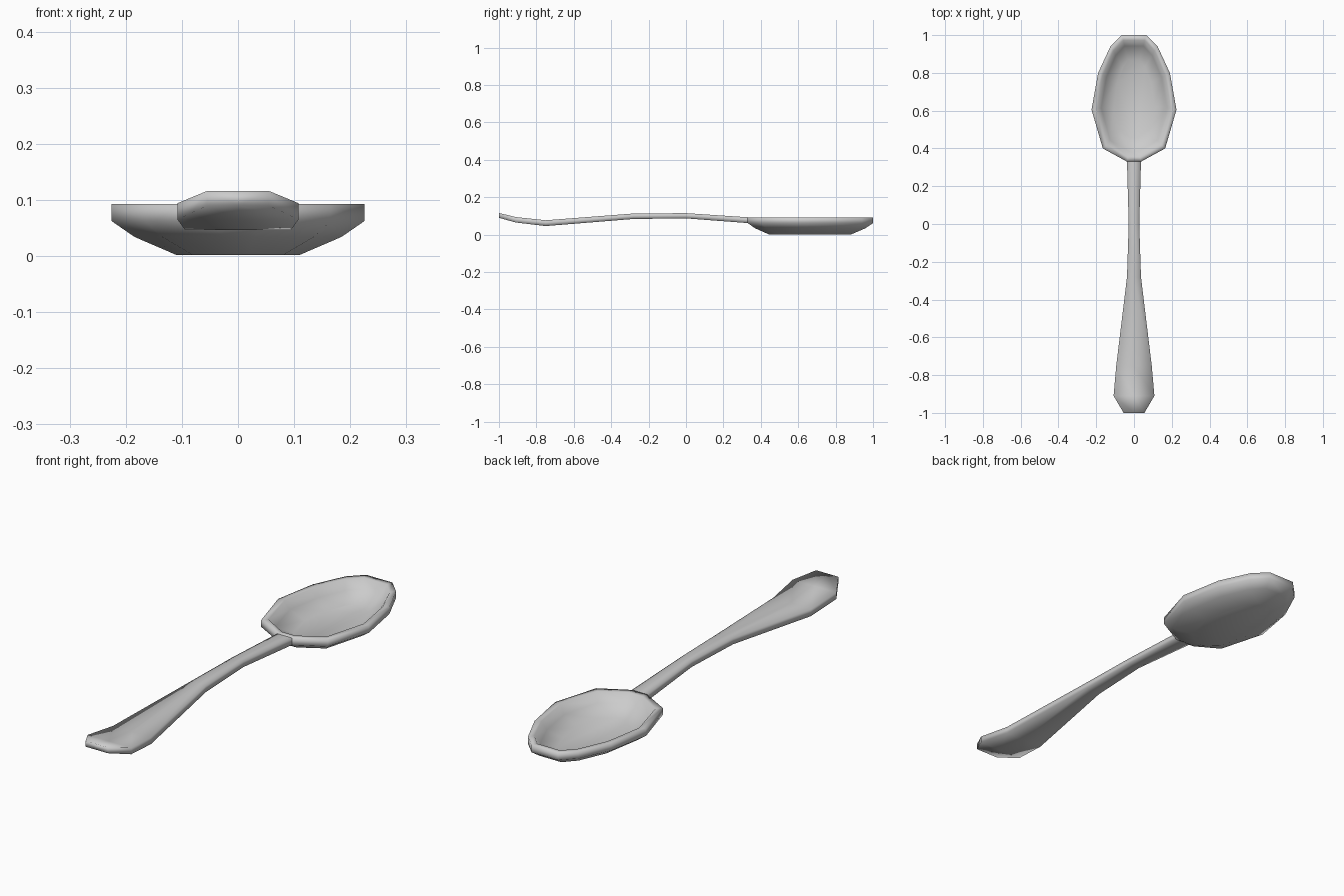
import bpy, bmesh

cube = bpy.data.objects.get("Cube")
if cube:
    bpy.data.objects.remove(cube)

steel = bpy.data.materials.new("brushed_grey")
steel.use_nodes = True
grey = (0.6, 0.6, 0.6, 1)
steel.diffuse_color = grey
steel.node_tree.nodes["Principled BSDF"].inputs["Base Color"].default_value = grey


def loft(name, rings, cap_start, cap_end):
    """Skin a list of closed rings that share one point count."""
    bm = bmesh.new()
    loops = [[bm.verts.new(p) for p in ring] for ring in rings]
    n = len(loops[0])
    for a, b in zip(loops, loops[1:]):
        for i in range(n):
            j = (i + 1) % n
            bm.faces.new((a[i], a[j], b[j], b[i]))
    if cap_start:
        bm.faces.new(loops[0])
    if cap_end:
        bm.faces.new(loops[-1])
    bmesh.ops.recalc_face_normals(bm, faces=bm.faces)
    mesh = bpy.data.meshes.new(name)
    bm.to_mesh(mesh)
    bm.free()
    mesh.materials.append(steel)
    mesh.shade_smooth()
    obj = bpy.data.objects.new(name, mesh)
    bpy.context.collection.objects.link(obj)
    return obj


# Bowl: half outline mirrored, then scaled into rings from underside to inner floor
half = [(0.065, 1.0), (0.125, 0.94), (0.19, 0.80), (0.225, 0.605), (0.165, 0.40), (0.037, 0.33)]
outline = half + [(-x, y) for x, y in reversed(half)]
mid_y = 0.66
steps = [  # width scale, length scale, height
    (0.49, 0.66, 0.002), (0.82, 0.88, 0.034), (1, 1, 0.062), (1, 1, 0.093),
    (0.87, 0.92, 0.093), (0.77, 0.83, 0.055), (0.47, 0.62, 0.02),
]
bowl = loft("bowl", [[(x * sx, mid_y + (y - mid_y) * sy, z) for x, y in outline]
                     for sx, sy, z in steps], True, True)

# Handle: flat bar with a mid line, waving in height and flaring to the end
stations = [  # position, half width, underside, top
    (-1.0, 0.055, 0.09, 0.116), (-0.91, 0.108, 0.065, 0.094), (-0.75, 0.094, 0.046, 0.077),
    (-0.28, 0.037, 0.084, 0.113), (0, 0.028, 0.087, 0.115), (0.33, 0.037, 0.062, 0.093),
]
handle = loft("handle", [[(-w, y, lo), (0, y, lo), (w, y, lo), (w, y, hi), (0, y, hi), (-w, y, hi)]
                         for y, w, lo, hi in stations], True, False)
